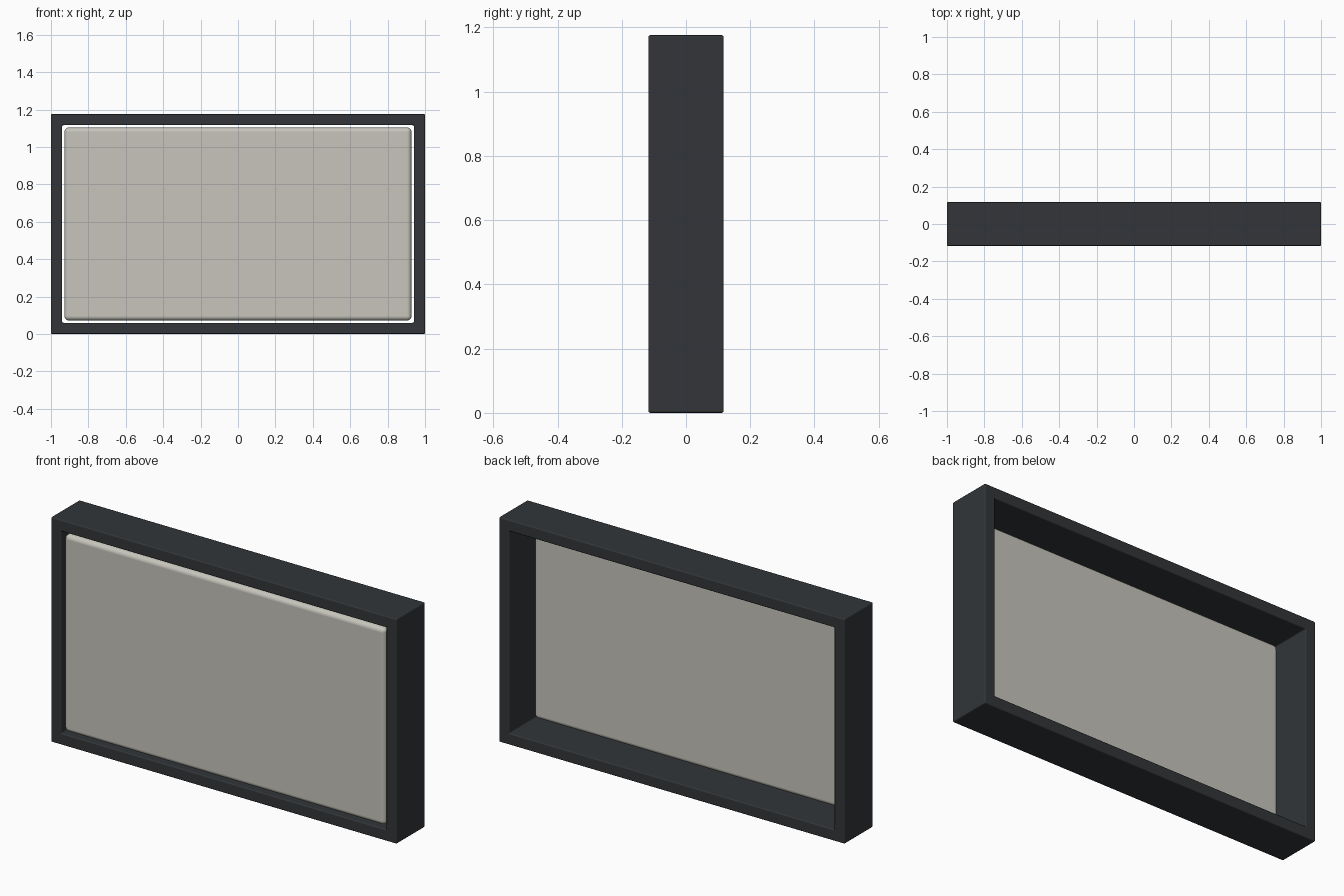
import bpy, bmesh

if "Cube" in bpy.data.objects:
    bpy.data.objects.remove(bpy.data.objects["Cube"])

W, H, D = 1.0, 1.176, 0.1175   # half width, height, half depth
T = 0.06                       # frame border


def material(name, rgb):
    m = bpy.data.materials.new(name)
    m.diffuse_color = (*rgb, 1)
    m.use_nodes = True
    m.node_tree.nodes["Principled BSDF"].inputs["Base Color"].default_value = m.diffuse_color
    return m


def finish(name, bm, mat, bevel, segments):
    bmesh.ops.recalc_face_normals(bm, faces=bm.faces)
    me = bpy.data.meshes.new(name)
    bm.to_mesh(me)
    bm.free()
    ob = bpy.data.objects.new(name, me)
    bpy.context.collection.objects.link(ob)
    me.materials.append(mat)
    mod = ob.modifiers.new("soft_edges", 'BEVEL')
    mod.width, mod.segments, mod.limit_method = bevel, segments, 'ANGLE'
    mod.harden_normals = True
    bpy.ops.object.select_all(action='DESELECT')
    bpy.context.view_layer.objects.active = ob
    ob.select_set(True)
    bpy.ops.object.shade_smooth_by_angle()
    return ob


def rect(bm, inset, y):
    x, lo, hi = W - inset, inset, H - inset
    return [bm.verts.new((px, y, pz)) for px, pz in ((-x, lo), (x, lo), (x, hi), (-x, hi))]


# Open rectangular frame: four loops joined into a closed ring
bm = bmesh.new()
loops = [rect(bm, 0, -D), rect(bm, 0, D), rect(bm, T, D), rect(bm, T, -D)]
for k in range(4):
    a, b = loops[k], loops[(k + 1) % 4]
    for i in range(4):
        j = (i + 1) % 4
        bm.faces.new((a[i], a[j], b[j], b[i]))
finish("outer_frame", bm, material("dark_grey", (0.032, 0.036, 0.04)), 0.006, 2)

# Rounded panel set into the front opening, with a thin gap all round
bm = bmesh.new()
front, back = rect(bm, 0.072, -D + 0.002), rect(bm, 0.072, -0.064)
bm.faces.new(front)
bm.faces.new(back)
for i in range(4):
    j = (i + 1) % 4
    bm.faces.new((front[i], front[j], back[j], back[i]))
finish("front_panel", bm, material("warm_grey", (0.57, 0.56, 0.50)), 0.024, 4)
